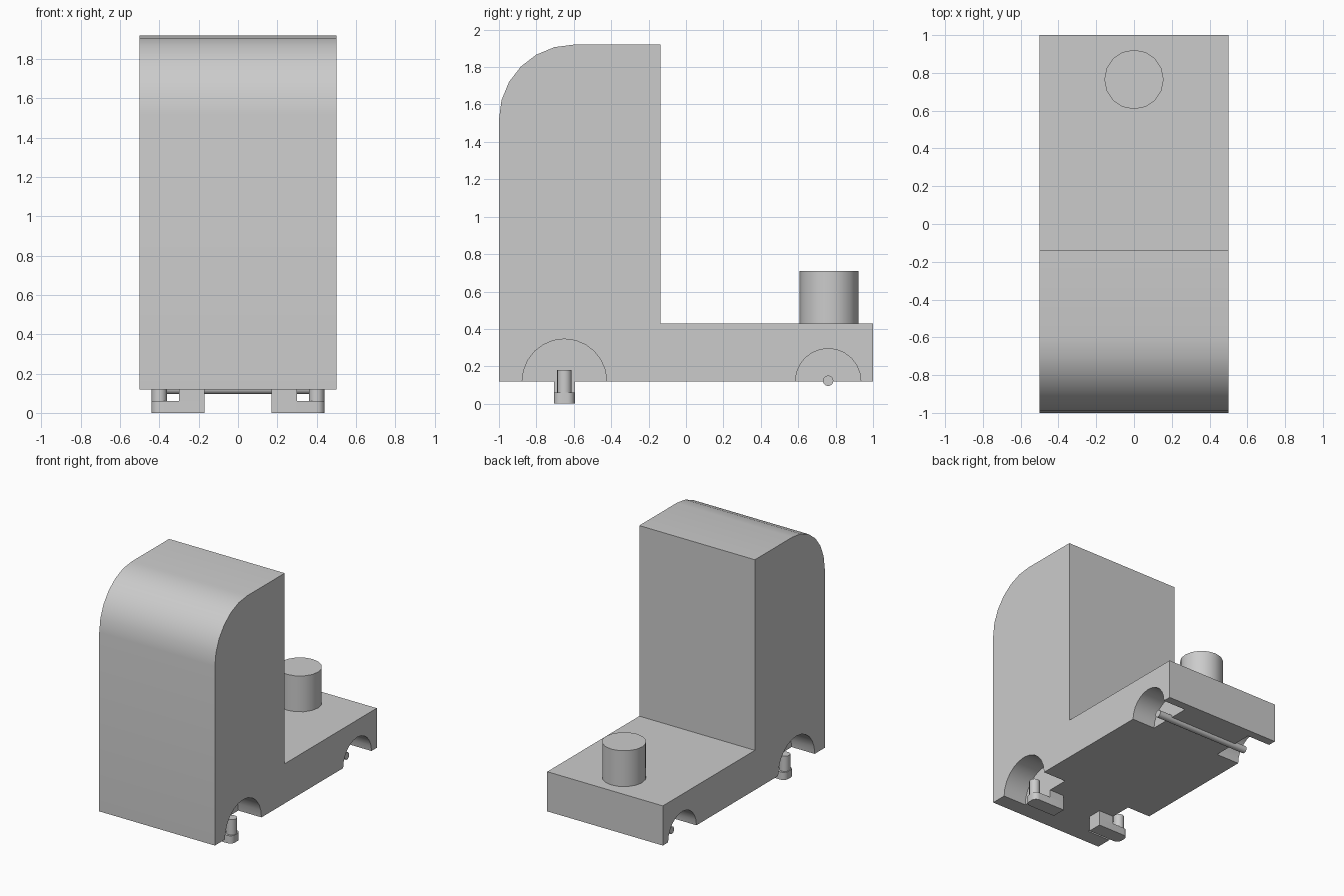
import bpy
import bmesh
from math import cos, sin, pi, radians
from mathutils import Matrix

if "Cube" in bpy.data.objects:
    bpy.data.objects.remove(bpy.data.objects["Cube"])

grey = bpy.data.materials.new("plain grey")
grey.use_nodes = True
grey.diffuse_color = (0.6, 0.6, 0.6, 1)
grey.node_tree.nodes["Principled BSDF"].inputs["Base Color"].default_value = (0.6, 0.6, 0.6, 1)

BASE = 0.12      # underside of the body
DECK = 0.43      # top of the rear deck
FRONT_Y, REAR_Y = -0.65, 0.76


def finish(name, bm):
    bmesh.ops.recalc_face_normals(bm, faces=bm.faces)
    mesh = bpy.data.meshes.new(name)
    bm.to_mesh(mesh)
    bm.free()
    mesh.materials.append(grey)
    obj = bpy.data.objects.new(name, mesh)
    bpy.context.collection.objects.link(obj)
    return obj


def smooth(obj):
    bpy.ops.object.select_all(action="DESELECT")
    obj.select_set(True)
    bpy.context.view_layer.objects.active = obj
    bpy.ops.object.shade_smooth_by_angle(angle=radians(35))


def prism(name, points, offset):
    """Extrude a closed outline of 3D points along an offset."""
    bm = bmesh.new()
    face = bm.faces.new([bm.verts.new(p) for p in points])
    new = bmesh.ops.extrude_face_region(bm, geom=[face], use_keep_orig=True)["geom"]
    bmesh.ops.translate(bm, vec=offset, verts=[v for v in new if isinstance(v, bmesh.types.BMVert)])
    return finish(name, bm)


def cylinder(name, centre, radius, length, sides, along_x=False):
    bm = bmesh.new()
    turn = Matrix.Rotation(pi / 2, 4, "Y") if along_x else Matrix()
    bmesh.ops.create_cone(bm, cap_ends=True, segments=sides, radius1=radius, radius2=radius,
                          depth=length, matrix=Matrix.Translation(centre) @ turn)
    return finish(name, bm)


def arc(cx, cy, radius, start, end, steps):
    angles = [radians(start + (end - start) * i / steps) for i in range(steps + 1)]
    return [(cx + radius * cos(a), cy + radius * sin(a)) for a in angles]


# Body: tall front block with a rounded top edge, low deck behind
outline = [(1, BASE), (1, DECK), (-0.137, DECK), (-0.137, 1.92)]
outline += arc(-0.6, 1.52, 0.4, 90, 180, 6) + [(-1, BASE)]
body = prism("body", [(-0.5, y, z) for y, z in outline], (1, 0, 0))

# Wheel arches cut into both sides
for side in (-1, 1):
    for y, radius in ((FRONT_Y, 0.226), (REAR_Y, 0.175)):
        cutter = cylinder("arch_cutter", (side * 0.5, y, BASE), radius, 0.4, 24, True)
        cutter.hide_render = True
        cut = body.modifiers.new("arch", "BOOLEAN")
        cut.operation = "DIFFERENCE"
        cut.solver = "EXACT"
        cut.object = cutter
        bpy.context.view_layer.objects.active = body
        bpy.ops.object.modifier_apply(modifier=cut.name)
        bpy.data.objects.remove(cutter)
smooth(body)

# Round post on the deck
smooth(cylinder("deck_post", (0, REAR_Y + 0.005, (DECK + 0.71) / 2), 0.157, 0.71 - DECK, 16))

# Rear axle
smooth(cylinder("rear_axle", (0, REAR_Y, BASE + 0.003), 0.028, 0.82, 16, True))

# Front wheel brackets: hanging block, rounded foot plate and upright pin
for side, label in ((-1, "right"), (1, "left")):
    w = 0.056
    block = [(0.17, -w), (0.30, -w), (0.30, w), (0.17, w)]
    prism(label + "_bracket_block", [(side * x, FRONT_Y + y, 0.06) for x, y in block],
          (0, 0, BASE - 0.06))
    plate = [(0.17, w), (0.17, -w)] + arc(0.40, -w + 0.04, 0.04, -90, 0, 6)
    plate += arc(0.40, w - 0.04, 0.04, 0, 90, 6)
    smooth(prism(label + "_bracket_foot", [(side * x, FRONT_Y + y, 0) for x, y in plate],
                 (0, 0, 0.06)))
    smooth(cylinder(label + "_wheel_pin", (side * 0.40, FRONT_Y, 0.12), 0.039, 0.12, 16))
